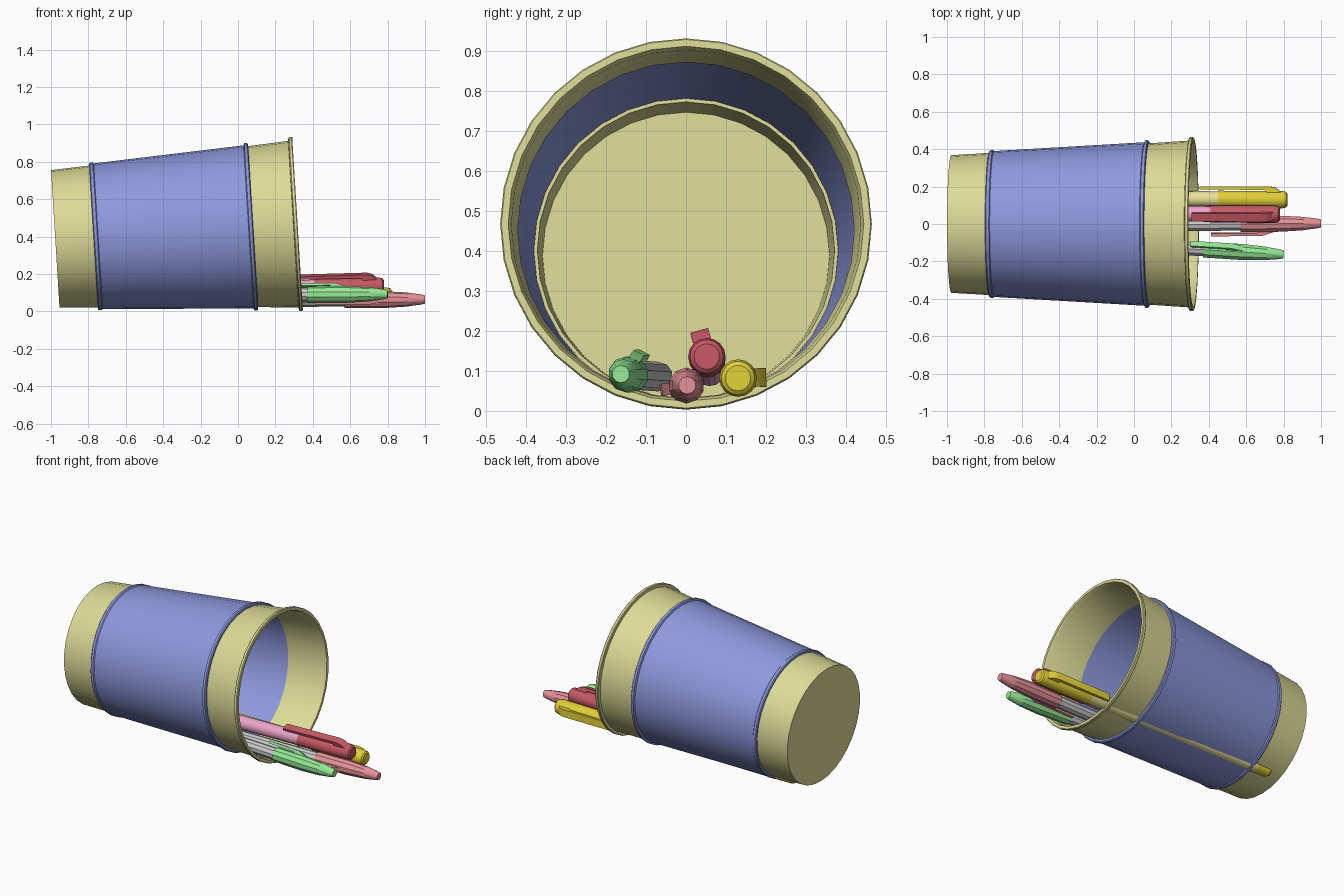
import bpy, bmesh, math
from mathutils import Vector, Matrix

if "Cube" in bpy.data.objects:
    bpy.data.objects.remove(bpy.data.objects["Cube"])

def material(name, rgb):
    m = bpy.data.materials.new(name)
    m.diffuse_color = (*rgb, 1)
    m.use_nodes = True
    m.node_tree.nodes["Principled BSDF"].inputs["Base Color"].default_value = m.diffuse_color
    return m

KHAKI = material("khaki", (0.72, 0.71, 0.31))
BLUE = material("blue", (0.27, 0.32, 0.73))
SALMON = material("salmon", (0.80, 0.29, 0.32))
GREEN = material("green", (0.30, 0.82, 0.30))
RED = material("red", (0.58, 0.10, 0.13))
YELLOW = material("yellow", (0.77, 0.64, 0.04))
PINK = material("pink", (0.85, 0.38, 0.60))
CREAM = material("cream", (0.82, 0.76, 0.32))
GREY = material("light_grey", (0.60, 0.60, 0.63))

def frame(start, end):
    """Local x runs from start to end, local z points roughly up."""
    x = (Vector(end) - Vector(start)).normalized()
    y = Vector((0, 0, 1)).cross(x).normalized()
    m = Matrix((x, y, x.cross(y))).transposed().to_4x4()
    m.translation = start
    return m

def finish(name, bm, matrix, mat, angle=35):
    bmesh.ops.remove_doubles(bm, verts=bm.verts, dist=1e-5)
    bmesh.ops.recalc_face_normals(bm, faces=bm.faces)
    me = bpy.data.meshes.new(name)
    bm.to_mesh(me)
    bm.free()
    ob = bpy.data.objects.new(name, me)
    bpy.context.collection.objects.link(ob)
    ob.matrix_world = matrix
    me.materials.append(mat)
    bpy.ops.object.select_all(action='DESELECT')
    ob.select_set(True)
    bpy.context.view_layer.objects.active = ob
    bpy.ops.object.shade_smooth_by_angle(angle=math.radians(angle))
    return ob

def lathe(name, profile, matrix, mat, sides, closed=False, angle=35):
    """Turn (distance, radius) points around local x."""
    bm = bmesh.new()
    pts = profile + profile[:1] if closed else profile
    vs = [bm.verts.new((s, 0, r)) for s, r in pts]
    es = [bm.edges.new(p) for p in zip(vs, vs[1:])]
    bmesh.ops.spin(bm, geom=vs + es, cent=(0, 0, 0), axis=(1, 0, 0),
                   angle=math.tau, steps=sides, use_duplicate=False)
    return finish(name, bm, matrix, mat, angle)

def clip(name, profile, width, roll, matrix, mat):
    """Extrude a side profile (distance, height) to a strip, rolled about the pen."""
    bm = bmesh.new()
    f = bm.faces.new([bm.verts.new((s, -width / 2, h)) for s, h in profile])
    ext = bmesh.ops.extrude_face_region(bm, geom=[f])
    bmesh.ops.translate(bm, vec=(0, width, 0),
                        verts=[g for g in ext["geom"] if isinstance(g, bmesh.types.BMVert)])
    return finish(name, bm, matrix @ Matrix.Rotation(math.radians(roll), 4, 'X'), mat)

# Cup lying on its side
CUP = frame((-0.977, 0, 0.388), (0.318, 0, 0.468))
lathe("cup_base", [(0, 0), (0, 0.368), (0.22, 0.381), (0.22, 0.372),
                   (0.015, 0.359), (0.015, 0)], CUP, KHAKI, 32)
lathe("cup_sleeve", [(0.205, 0.390), (0.21, 0.395), (0.225, 0.395), (0.23, 0.390),
                     (1.035, 0.437), (1.04, 0.448), (1.055, 0.448), (1.06, 0.442),
                     (1.06, 0.425), (0.205, 0.381)], CUP, BLUE, 32, closed=True)
lathe("cup_rim", [(1.04, 0.430), (1.275, 0.446), (1.277, 0.462), (1.281, 0.465),
                  (1.294, 0.465), (1.298, 0.462), (1.298, 0.445), (1.275, 0.437),
                  (1.04, 0.421)], CUP, KHAKI, 32, closed=True)

# Ballpoint pens with tapered caps
def pen(name, near, far, color, roll, clip_from, clip_to):
    m = frame(far, near)
    L = (Vector(near) - Vector(far)).length
    lathe(name + "_cap", [(L - 0.43, 0), (L - 0.43, 0.044), (L - 0.22, 0.045), (L - 0.10, 0.038),
                          (L - 0.02, 0.027), (L, 0.022), (L, 0)], m, color, 10)
    lathe(name + "_barrel", [(0.16, 0), (0.16, 0.037), (L - 0.41, 0.037), (L - 0.41, 0)],
          m, GREY, 10)
    lathe(name + "_point", [(0, 0), (0, 0.006), (0.05, 0.012), (0.06, 0.024),
                            (0.17, 0.036), (0.17, 0)], m, color, 10)
    a, b = L - clip_from, L - clip_to
    clip(name + "_clip", [(a, 0.048), (a, 0.064), (b - 0.06, 0.062), (b, 0.042),
                          (b - 0.08, 0.036), (b - 0.09, 0.048)], 0.03, roll, m, color)

pen("salmon_pen", (1.0, 0.003, 0.064), (-0.78, -0.01, 0.058), SALMON, 100, 0.59, 0.25)
pen("green_pen", (0.80, -0.163, 0.092), (-0.92, -0.06, 0.085), GREEN, -28, 0.50, 0.22)

# Felt markers with a slanted clip
def marker(name, near, far, color, body, roll):
    m = frame(far, near)
    L = (Vector(near) - Vector(far)).length
    lathe(name + "_cap", [(L - 0.37, 0), (L - 0.37, 0.045), (L - 0.03, 0.047),
                          (L - 0.008, 0.042), (L, 0.032), (L, 0)], m, color, 16)
    lathe(name + "_barrel", [(0.10, 0), (0.10, 0.040), (L - 0.36, 0.042), (L - 0.36, 0)],
          m, body, 16)
    lathe(name + "_end", [(0, 0), (0, 0.030), (0.01, 0.038), (0.11, 0.040), (0.11, 0)],
          m, color, 16)
    clip(name + "_clip", [(L - 0.47, 0.052), (L - 0.47, 0.067), (L - 0.09, 0.070),
                          (L - 0.06, 0.062), (L - 0.008, 0.015), (L - 0.10, 0.02),
                          (L - 0.12, 0.052)], 0.046, roll, m, color)

marker("red_marker", (0.78, 0.052, 0.136), (-0.90, 0.06, 0.100), RED, PINK, 16)
marker("yellow_marker", (0.82, 0.130, 0.082), (-0.88, 0.143, 0.078), YELLOW, CREAM, -88)
